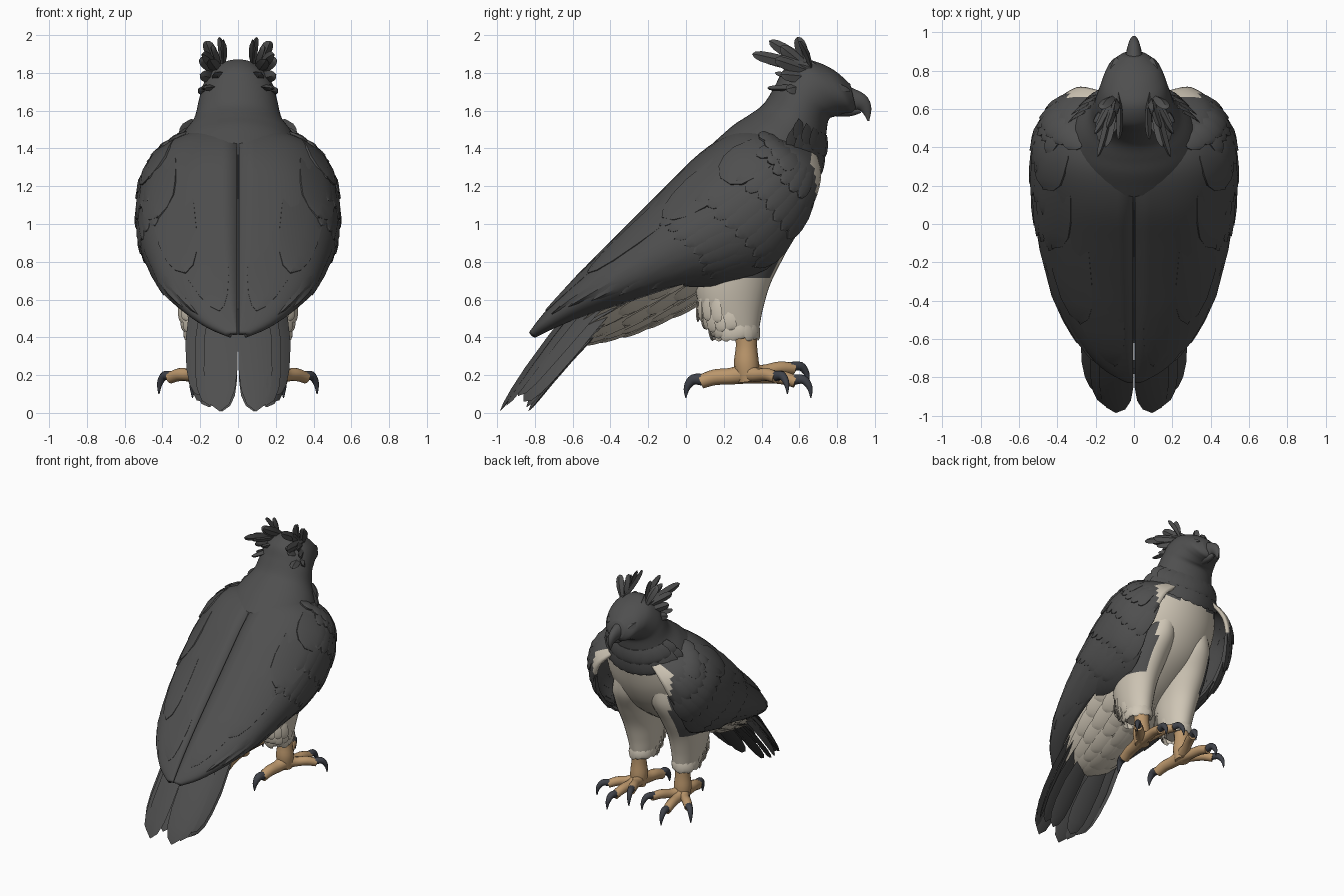
import bpy, bmesh, math, random
from mathutils import Vector as V

if "Cube" in bpy.data.objects:
    bpy.data.objects.remove(bpy.data.objects["Cube"])
random.seed(4)

def mat(name, c):
    m = bpy.data.materials.new(name)
    m.diffuse_color = (*c, 1)
    m.use_nodes = True
    m.node_tree.nodes["Principled BSDF"].inputs["Base Color"].default_value = m.diffuse_color
    return m
GREY = mat("dark_grey_plumage", (0.078, 0.078, 0.078))
CREAM = mat("cream_plumage", (0.63, 0.57, 0.47))
TAN = mat("tan_skin", (0.50, 0.31, 0.15))
CLAW = mat("slate_claw", (0.05, 0.054, 0.066))

def curve(rows, s):
    """Smooth interpolation through a list of tuples, s in row units."""
    s = min(max(s, 0), len(rows) - 1.0001)
    i, t = int(s), s - int(s)
    g = lambda k: rows[min(max(k, 0), len(rows) - 1)]
    return [0.5 * (2*b + (c-a)*t + (2*a-5*b+4*c-d)*t*t + (3*b-a-3*c+d)*t**3)
            for a, b, c, d in zip(g(i-1), g(i), g(i+1), g(i+2))]

def loft(bm, rings, closed=True, cap=True, mi=0):
    vs = [[bm.verts.new(p) for p in r] for r in rings]
    n = len(rings[0])
    for a, b in zip(vs, vs[1:]):
        for j in range(n if closed else n - 1):
            k = (j + 1) % n
            bm.faces.new((a[j], a[k], b[k], b[j])).material_index = mi
    if closed and cap:
        bm.faces.new(vs[0]).material_index = mi
        bm.faces.new(vs[-1]).material_index = mi

def finish(bm, name, mats, mirror=True, solid=0, rule=None):
    bmesh.ops.recalc_face_normals(bm, faces=bm.faces)
    if rule:
        for f in bm.faces:
            f.material_index = rule(f.calc_center_median())
    me = bpy.data.meshes.new(name)
    bm.to_mesh(me)
    bm.free()
    for m in mats:
        me.materials.append(m)
    ob = bpy.data.objects.new(name, me)
    bpy.context.collection.objects.link(ob)
    bpy.ops.object.select_all(action='DESELECT')
    ob.select_set(True)
    bpy.context.view_layer.objects.active = ob
    bpy.ops.object.shade_smooth_by_angle(angle=math.radians(40))
    if solid:
        m = ob.modifiers.new("thickness", 'SOLIDIFY')
        m.thickness, m.offset = solid, 0
    if mirror:
        ob.modifiers.new("mirror", 'MIRROR')
    return ob

def tube(bm, pts, radii, n=12, xs=1, mi=0):
    rows = [(*p, r) for p, r in zip(pts, radii)]
    steps = (len(rows) - 1) * 4
    path = [curve(rows, i / 4) for i in range(steps + 1)]
    rings, q, last = [], None, None
    for i, p in enumerate(path):
        d = (V(path[min(i+1, steps)][:3]) - V(path[max(i-1, 0)][:3])).normalized()
        q = last.rotation_difference(d) @ q if q else d.to_track_quat('Z', 'Y')
        last = d
        ring = [V(p[:3]) + q @ V((math.cos(a), math.sin(a), 0)) * p[3]
                for a in [j * math.tau / n for j in range(n)]]
        rings.append([V((p[0] + (v.x - p[0]) * xs, v.y, v.z)) for v in ring])
    loft(bm, rings, mi=mi)

def profile(u):
    tip = math.sqrt(max(0.0004, 1 - ((u - 0.7) / 0.3) ** 2)) if u > 0.7 else 1
    return (0.55 + 0.45 * min(1, 2.2 * u)) * tip
US = (0, 0.2, 0.45, 0.7, 0.85, 0.95, 1)

def petal(bm, base, tip, w, up, bend=0.0, th=0.012, mi=0):
    """Free-standing feather with a flat diamond section."""
    base, tip, up = V(base), V(tip), V(up)
    side = (tip - base).cross(up).normalized()
    up = side.cross(tip - base).normalized()
    rings = []
    for u in US:
        c = base.lerp(tip, u) + up * bend * 4 * u * (1 - u)
        k = profile(u)
        rings.append([c - side*w*k, c + up*th*k, c + side*w*k, c - up*th*k])
    loft(bm, rings, mi=mi)

# Body, neck and head: back point (y,z), belly point (y,z), half width
BODY = [(-.62, .55, -.58, .385, .15), (-.42, .82, -.37, .42, .23), (-.2, 1.05, -.11, .52, .29),
        (0, 1.27, .13, .64, .34), (.11, 1.395, .34, .76, .37), (.195, 1.475, .53, .91, .38),
        (.26, 1.53, .65, 1.1, .36), (.33, 1.575, .715, 1.32, .30), (.41, 1.635, .74, 1.46, .235),
        (.47, 1.73, .755, 1.55, .21), (.52, 1.82, .79, 1.57, .195), (.61, 1.87, .82, 1.58, .175),
        (.70, 1.855, .85, 1.585, .155), (.79, 1.81, .88, 1.59, .125), (.87, 1.74, .90, 1.61, .065)]
def body(s, a):
    ty, tz, by, bz, w = curve(BODY, s)
    k = (1 - math.cos(a)) / 2
    return V((w * math.sin(a), ty + (by - ty) * k, tz + (bz - tz) * k))
bm = bmesh.new()
NR = 48
loft(bm, [[body(s / 6, j * math.tau / NR) for j in range(NR)] for s in range(85)])
def body_rule(c):
    belly = c.z < 0.95 * c.y + 0.90 - 0.25 * max(0, -c.y)
    return 1 if belly and c.z < 1.28 else 0
finish(bm, "body_and_head", [GREY, CREAM], False, rule=body_rule)

# Bib and neck ruff feathers
bm = bmesh.new()
for s, n in ((8.1, 6), (7.6, 7)):
    for i in range(n):
        a = math.pi * (0.98 - 0.5 * i / n)
        p, q = body(s, a), body(s - 0.9, a)
        out = V((p.x, .3, 0))
        petal(bm, p, q + out.normalized() * 0.012, 0.055, out, 0.006, .008)
finish(bm, "neck_ruff", [GREY])

# Beak, brow and eye
bm = bmesh.new()
tube(bm, [(0, .80, 1.665), (0, .87, 1.655), (0, .925, 1.642), (0, .955, 1.605), (0, .966, 1.545)],
     [.085, .066, .048, .028, .004], 16, xs=.7)
tube(bm, [(0, .80, 1.61), (0, .87, 1.60), (0, .925, 1.60)], [.04, .03, .012])
finish(bm, "beak", [GREY], False)
bm = bmesh.new()
petal(bm, (.15, .66, 1.76), (.09, .87, 1.705), .03, (.6, 0, .8), .012, .015)
finish(bm, "brow", [GREY])
bm = bmesh.new()
tube(bm, [(.10, .80, 1.695), (.135, .81, 1.695)], [.02, .012])
finish(bm, "eye", [CLAW])

# Crest: two fans of raised feathers behind the head
bm = bmesh.new()
for i, t in enumerate([(.10, .59, 1.99), (.17, .60, 1.97), (.08, .44, 1.97), (.14, .50, 1.94),
                       (.19, .35, 1.90), (.15, .40, 1.87), (.205, .47, 1.87), (.12, .47, 1.80),
                       (.20, .50, 1.79), (.18, .43, 1.72), (.21, .53, 1.71)]):
    b = V((.06 + .3 * t[0], .64 + (i % 3) * .02, 1.83 - max(0, 1.9 - t[2]) * .5))
    petal(bm, b, t, .032, ((.9, -.3, .3), (.3, -.6, .5))[i % 2], -.008, .017)
finish(bm, "crest", [GREY])

# Wings: back edge (y,z), lower edge (y,z), half width
WING = [(.58, 1.43, .68, 1.37, .20), (.47, 1.475, .705, 1.26, .355), (.38, 1.50, .67, 1.12, .44),
        (.25, 1.475, .575, .97, .505), (.08, 1.365, .43, .82, .52), (-.1, 1.19, .2, .735, .51),
        (-.3, .99, -.02, .69, .47), (-.5, .79, -.3, .60, .40), (-.65, .63, -.55, .52, .29),
        (-.76, .50, -.72, .45, .16), (-.82, .42, -.80, .41, .04)]
SM = len(WING) - 1
def wing(s, t):
    ty, tz, by, bz, w = curve(WING, s)
    a = 2.35 * max(t, 0)
    k = (1 - math.cos(a)) / 1.703
    return V((.004 + w * max(0, math.sin(a)) ** 0.8, ty + (by - ty) * k, tz + (bz - tz) * k))
def wing_normal(s, t):
    s, t = min(max(s, .1), SM - .3), max(t, .03)
    n = (wing(s + .05, t) - wing(s - .05, t)).cross(wing(s, t + .02) - wing(s, t - .02)).normalized()
    return -n if n.dot(V((.6, -.2, .2))) < 0 else n
bm = bmesh.new()
loft(bm, [[wing(s / 4, t / 24) for t in range(25)] for s in range(SM * 4 + 1)], closed=False)
finish(bm, "wing_shell", [GREY, CREAM], solid=.025,
       rule=lambda c: 1 if c.y > .655 and .2 < c.x < .335 and c.z < 1.40 else 0)

# Overlapping feathers that follow the wing surface
def wing_feather(bm, s, t, length, hw, lift):
    rings = []
    for u in US:
        su, k = s + length * u, hw * profile(u)
        n = wing_normal(su, t)
        h = .003 + lift * min(1, u * 1.5)
        rings.append([wing(su, t + j * k) + n * o for j, o in
                      ((-1, -.012), (-1, h), (0, h + .006), (1, h), (1, -.012))])
    rings.append([wing(min(su + .02, SM), t) - n * .012] * 5)
    loft(bm, rings, closed=False)
bm = bmesh.new()
for i in range(6):      # long flight feathers
    wing_feather(bm, 4.2 - .1 * i, .52 + .1 * i, 4.4 - .42 * i, .085, .010)
finish(bm, "flight_feathers", [GREY])
bm = bmesh.new()
for r, s in enumerate((4.1, 3.1, 2.1, 1.2)):      # covert rows
    for i in range(8 if r < 3 else 6):
        wing_feather(bm, s + random.uniform(-.1, .1) - .05 * i, .42 + .08 * i + .02 * (r % 2),
                     1.5, .055, .012 + .002 * r)
finish(bm, "wing_coverts", [GREY])
bm = bmesh.new()
for i, (s, t, l) in enumerate(((4.4, .17, 4.3), (3.6, .30, 3.6), (2.6, .38, 2.8), (1.6, .42, 2.3))):
    wing_feather(bm, s, t, l, .14, .012 + .003 * i)      # shoulder cape
for i in range(4):
    wing_feather(bm, 1.0, .3 + .10 * i, 1.3, .075, .022)
finish(bm, "shoulder_feathers", [GREY])

# Tail in two layers
bm = bmesh.new()
for b, t, w, up in (((.08, -.46, .71), (.095, -.985, .008), .09, (.1, -.8, .5)),
                    ((.14, -.44, .68), (.15, -.95, .04), .08, (.3, -.8, .5)),
                    ((.21, -.40, .63), (.19, -.89, .09), .08, (.5, -.7, .4)),
                    ((.21, -.40, .57), (.19, -.86, .06), .07, (.7, -.5, .3)),
                    ((.15, -.40, .52), (.15, -.845, .03), .08, (.3, -.8, .5)),
                    ((.08, -.40, .49), (.085, -.835, .008), .08, (.1, -.8, .5))):
    petal(bm, b, t, w, up, .02, .016)
finish(bm, "tail_feathers", [GREY])

# Cream feathers under the tail
bm = bmesh.new()
for s in (3.2, 2.7, 2.2, 1.7, 1.2):
    for i in range(5):
        a = math.pi * (.97 - .11 * i)
        p, q = body(s, a), body(s - 1.1 + random.uniform(-.15, .1), a)
        out = V((p.x, .2, -.35))
        petal(bm, p, q + out.normalized() * .03, .055, out, .012)
finish(bm, "undertail_coverts", [CREAM])

# Feathered thighs running up into the breast
THIGH = [(.15, .42, 1.16, .12, .20), (.17, .37, 1.0, .16, .235), (.195, .30, .84, .155, .225),
         (.20, .25, .69, .135, .20), (.195, .24, .56, .115, .17), (.19, .255, .46, .095, .135),
         (.19, .28, .40, .075, .10)]
def thigh(s, a):
    x, y, z, rx, ry = curve(THIGH, s)
    return V((x + rx * math.cos(a), y + ry * math.sin(a), z))
bm = bmesh.new()
loft(bm, [[thigh(s / 6, j * math.tau / 32) for j in range(32)] for s in range(37)])
finish(bm, "thigh", [GREY, CREAM], rule=lambda c: 0 if c.z > .71 and c.x > .25 else 1)
bm = bmesh.new()
for s, n in ((3.6, 3), (4.2, 4), (4.9, 8)):
    for i in range(-n, n + 1):
        a = math.pi * (1.5 + i * .115)
        p = thigh(s, a)
        out = V((math.cos(a), math.sin(a), 0))
        back = max(0, -math.sin(a))
        petal(bm, p - out * .006, thigh(s + 1.0, a) + out * (.004 + .03 * back)
              - V((0, 0, random.uniform(0, .025))), .032, out, .004, .008)
finish(bm, "thigh_feathers", [CREAM])

# Shanks, toes and claws
bm = bmesh.new()
HUB = V((.195, .32, .21))
tube(bm, [(.195, .315, .48), (.195, .32, .36), (.195, .32, .26), (.195, .33, .165)],
     [.062, .056, .066, .055], 16)
for e, r in (((.36, .48, .185), .036), ((.23, .58, .165), .038), ((.09, .57, .235), .036),
             ((.16, .08, .165), .044)):
    e = V(e)
    d = (e - HUB)
    d.z = 0
    d.normalize()
    tube(bm, [HUB, HUB.lerp(e, .35), HUB.lerp(e, .7) + V((0, 0, .01)), e],
         [.055, r, r * .95, r * .85])
    tube(bm, [e - d * .02 + V((0, 0, .008)), e + d * .04 + V((0, 0, .012)),
              e + d * .075 - V((0, 0, .03)), e + d * .082 - V((0, 0, .085))],
         [r * .75, r * .65, r * .42, .003], 10, mi=1)
finish(bm, "foot", [TAN, CLAW])
